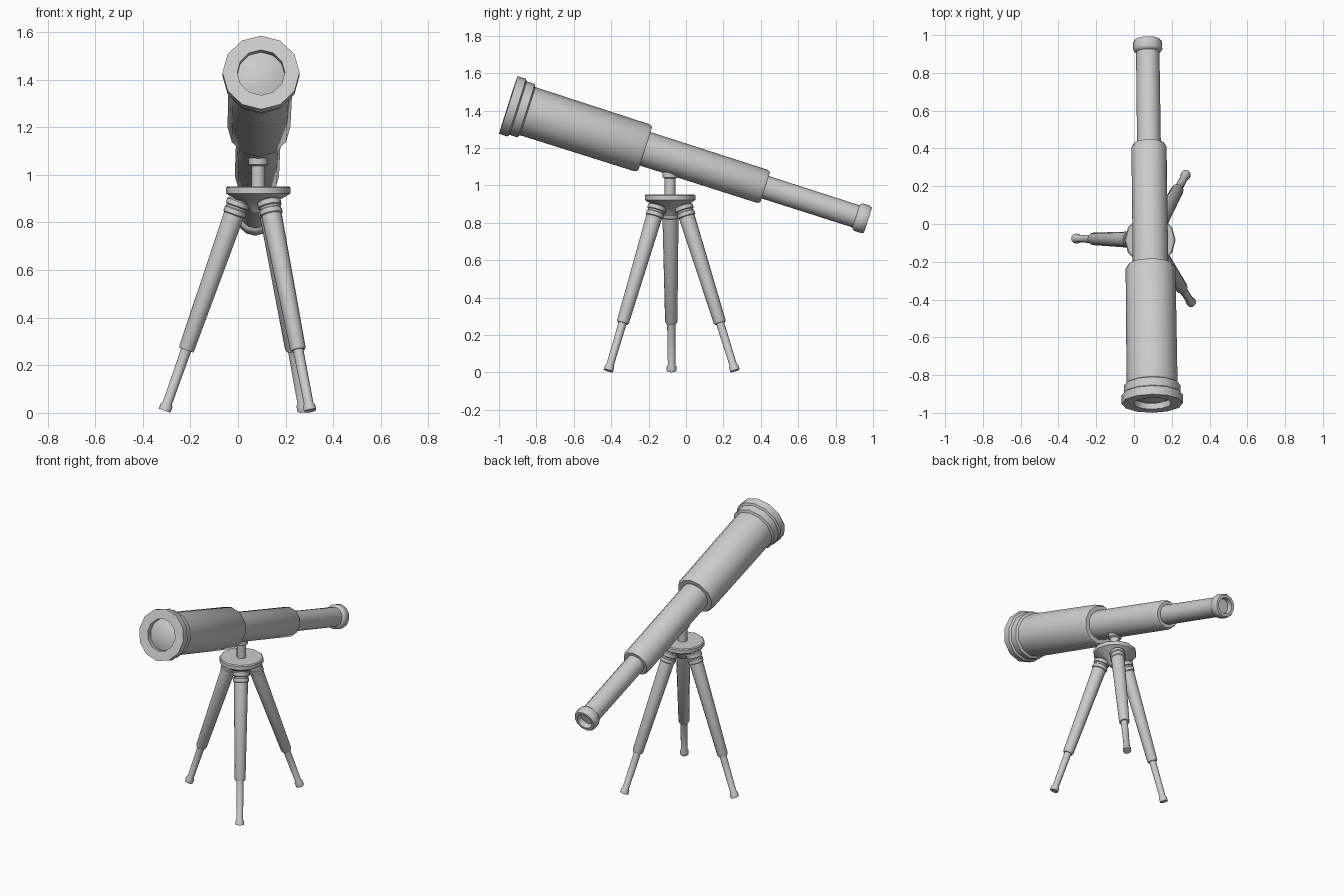
import bpy, bmesh, math
from mathutils import Vector

if "Cube" in bpy.data.objects:
    bpy.data.objects.remove(bpy.data.objects["Cube"])


def lathe(name, start, end, profile, sides=12):
    """Revolve (distance, radius) points about the line start -> end."""
    start, end = Vector(start), Vector(end)
    turn = (end - start).to_track_quat('Z', 'Y')
    bm = bmesh.new()
    rings = []
    for t, r in profile:
        if r == 0:
            rings.append([bm.verts.new((0, 0, t))])
        else:
            rings.append([bm.verts.new((r * math.cos(2 * math.pi * i / sides),
                                        r * math.sin(2 * math.pi * i / sides), t))
                          for i in range(sides)])
    for a, b in zip(rings, rings[1:]):
        for i in range(sides):
            j = (i + 1) % sides
            corners = [a[i % len(a)], a[j % len(a)], b[j % len(b)], b[i % len(b)]]
            bm.faces.new(list(dict.fromkeys(corners)))
    bmesh.ops.recalc_face_normals(bm, faces=bm.faces)
    mesh = bpy.data.meshes.new(name)
    bm.to_mesh(mesh)
    bm.free()
    ob = bpy.data.objects.new(name, mesh)
    bpy.context.collection.objects.link(ob)
    ob.location = start
    ob.rotation_mode = 'QUATERNION'
    ob.rotation_quaternion = turn
    bpy.ops.object.select_all(action='DESELECT')
    ob.select_set(True)
    bpy.context.view_layer.objects.active = ob
    bpy.ops.object.shade_smooth_by_angle(angle=math.radians(35))
    return ob


# Telescope axis, large front end to eyepiece
front, back = (0.097, -0.95, 1.43), (0.072, 0.973, 0.814)

# Stepped front rim, wide tube and recess wall
lathe("wide_tube", front, back, [
    (0.035, 0.0), (0.035, 0.100), (0, 0.100), (0, 0.162), (0.047, 0.162), (0.055, 0.150),
    (0.100, 0.150), (0.108, 0.135), (0.750, 0.132), (0.768, 0.122), (0.768, 0)])
# Domed front lens
lathe("front_lens", front, back, [
    (0.010, 0), (0.013, 0.035), (0.021, 0.070), (0.034, 0.099)], 24)
# Sliding middle tube
lathe("middle_tube", front, back, [
    (0.72, 0), (0.72, 0.094), (1.425, 0.093), (1.442, 0.084), (1.442, 0)])
# Narrow tube with eyepiece ring and hollow end
lathe("eyepiece_tube", front, back, [
    (1.40, 0), (1.40, 0.063), (1.952, 0.062), (1.957, 0.071), (1.967, 0.077),
    (2.008, 0.077), (2.019, 0.070), (2.019, 0.052), (1.985, 0.047), (1.985, 0)])

# Tripod head: plate with conical underside, post and swivel knob
hx, hy = 0.085, -0.085
lathe("tripod_head", (hx, hy, 0), (hx, hy, 1), [
    (0.84, 0), (0.84, 0.03), (0.875, 0.055), (0.915, 0.125), (0.922, 0.135),
    (0.946, 0.135), (0.952, 0.129), (0.952, 0)])
lathe("mount_post", (hx, hy, 0), (hx, hy, 1), [
    (0.94, 0), (0.94, 0.029), (1.037, 0.029), (1.043, 0.041),
    (1.070, 0.041), (1.078, 0.034), (1.078, 0)])

# Three telescopic legs, each turned from the foot upwards
for n, (fx, fy) in enumerate([(-0.308, -0.077), (0.275, 0.262), (0.303, -0.415)]):
    foot = Vector((fx, fy, 0.009))
    out = Vector((fx - hx, fy - hy, 0)).normalized() * 0.085
    top = Vector((hx, hy, 0.88)) + out
    lathe(f"leg_{n + 1}", foot, top, [
        (0, 0), (0, 0.026), (0.024, 0.026), (0.034, 0.020), (0.27, 0.022),
        (0.27, 0.029), (0.279, 0.033), (0.872, 0.043), (0.876, 0.048),
        (0.896, 0.048), (0.900, 0.044), (0.908, 0.044), (0.912, 0.050),
        (0.932, 0.050), (0.938, 0.044), (0.938, 0)])
